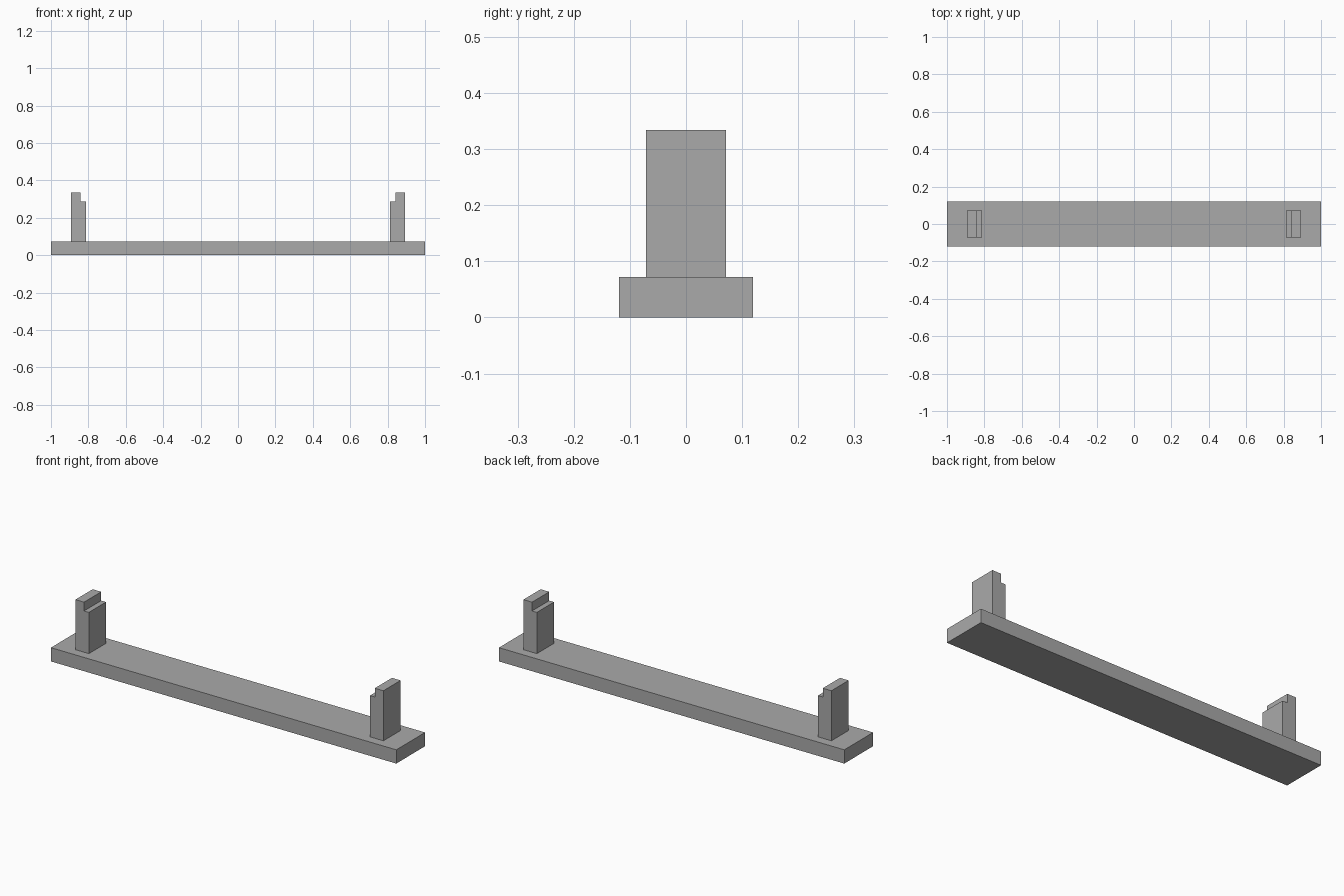
import bpy
import bmesh

cube = bpy.data.objects.get("Cube")
if cube:
    bpy.data.objects.remove(cube, do_unlink=True)

# Single plain grey finish
grey = bpy.data.materials.new("plain_grey")
grey.use_nodes = True
colour = (0.4, 0.4, 0.4, 1)
grey.diffuse_color = colour
grey.node_tree.nodes["Principled BSDF"].inputs["Base Color"].default_value = colour


def extrude_profile(name, profile, half_depth):
    """Extrude an (x, z) outline symmetrically along y."""
    bm = bmesh.new()
    face = bm.faces.new([bm.verts.new((x, -half_depth, z)) for x, z in profile])
    result = bmesh.ops.extrude_face_region(bm, geom=[face])
    verts = [v for v in result["geom"] if isinstance(v, bmesh.types.BMVert)]
    bmesh.ops.translate(bm, verts=verts, vec=(0, 2 * half_depth, 0))
    bmesh.ops.recalc_face_normals(bm, faces=bm.faces)
    mesh = bpy.data.meshes.new(name)
    bm.to_mesh(mesh)
    bm.free()
    mesh.materials.append(grey)
    obj = bpy.data.objects.new(name, mesh)
    bpy.context.collection.objects.link(obj)
    return obj


# Long flat base
BASE_TOP = 0.072
extrude_profile("base_plank", [(-1, 0), (1, 0), (1, BASE_TOP), (-1, BASE_TOP)], 0.119)

# Upright posts, each with a ledge notched into the inner top edge
INNER, STEP, OUTER = 0.814, 0.842, 0.892
LEDGE, TOP = 0.288, 0.334
post = [(INNER, BASE_TOP), (OUTER, BASE_TOP), (OUTER, TOP),
        (STEP, TOP), (STEP, LEDGE), (INNER, LEDGE)]
for name, side in (("left_post", 1), ("right_post", -1)):
    extrude_profile(name, [(side * x, z) for x, z in post], 0.071)
